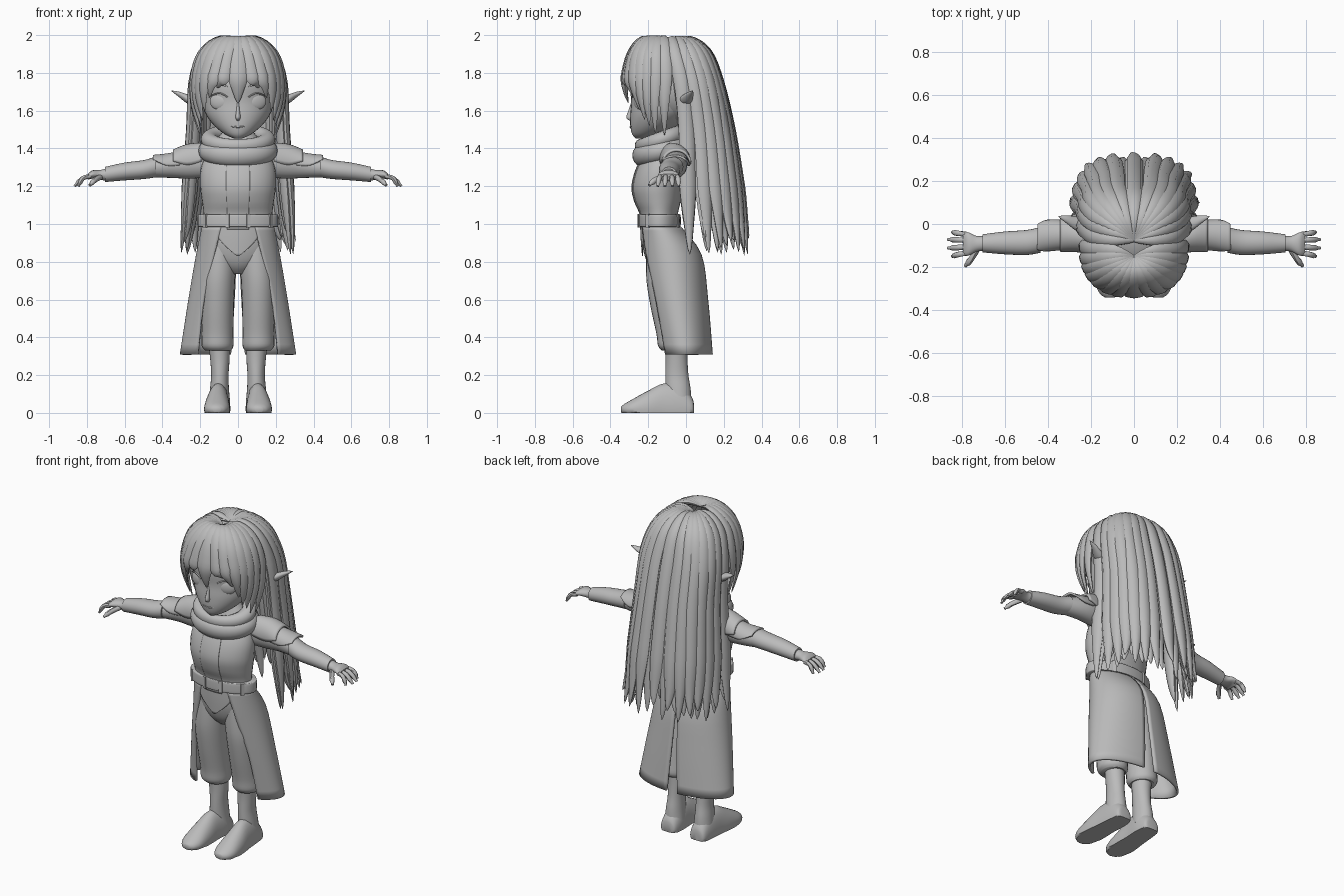
import bpy, bmesh, random
from math import sin, cos, radians, pi
from mathutils import Vector, Matrix

random.seed(4)
if "Cube" in bpy.data.objects:
    bpy.data.objects.remove(bpy.data.objects["Cube"], do_unlink=True)

clay = bpy.data.materials.new("clay_grey")
clay.use_nodes = True
GREY = (0.5, 0.5, 0.5, 1)
clay.diffuse_color = GREY
clay.node_tree.nodes["Principled BSDF"].inputs["Base Color"].default_value = GREY
X, Y, Z = Vector((1, 0, 0)), Vector((0, 1, 0)), Vector((0, 0, 1))
parts = []


def finish(name, bm, mirror=False, thick=0):
    bmesh.ops.recalc_face_normals(bm, faces=bm.faces)
    mesh = bpy.data.meshes.new(name)
    bm.to_mesh(mesh)
    bm.free()
    mesh.materials.append(clay)
    ob = bpy.data.objects.new(name, mesh)
    bpy.context.collection.objects.link(ob)
    if thick:
        ob.modifiers.new("Solidify", 'SOLIDIFY').thickness = thick
    if mirror:
        ob.modifiers.new("Mirror", 'MIRROR')
    parts.append(ob)
    return ob


def smooth(rows, k=4):
    """Catmull-Rom interpolation of rows of numbers."""
    out = []
    for i in range(len(rows) - 1):
        a, b, c, d = (rows[max(0, min(len(rows) - 1, i + j))] for j in (-1, 0, 1, 2))
        for s in range(k):
            t = s / k
            out.append([(2*q + (r-p)*t + (2*p-5*q+4*r-u)*t*t + (3*q-p-3*r+u)*t**3) / 2
                        for p, q, r, u in zip(a, b, c, d)])
    return out + [list(rows[-1])]


def skin(bm, rings, closed=True):
    vs = [[bm.verts.new(p) for p in r] for r in rings]
    n = len(vs[0])
    for a, b in zip(vs, vs[1:]):
        for i in range(n if closed else n - 1):
            j = (i + 1) % n
            bm.faces.new((a[i], a[j], b[j], b[i]))
    if closed:
        bm.faces.new(vs[0])
        bm.faces.new(vs[-1])


def loft(name, rows, u=X, v=Y, mirror=False, floor=None, n=24):
    """Closed body through rows of centre x, y, z and two radii."""
    rings = []
    for x, y, z, a, b in smooth(rows):
        ring = [Vector((x, y, z)) + u*a*cos(2*pi*i/n) + v*b*sin(2*pi*i/n) for i in range(n)]
        if floor is not None:
            for p in ring:
                p.z = max(p.z, floor)
        rings.append(ring)
    bm = bmesh.new()
    skin(bm, rings)
    return finish(name, bm, mirror)


def shell(name, rows, u=X, v=Y, mirror=False, thick=0.012, n=18):
    """Open plate; each row also has its start and end angle."""
    rings = []
    for x, y, z, a, b, s, e in smooth(rows):
        angles = [radians(s + (e - s) * i / n) for i in range(n + 1)]
        rings.append([Vector((x, y, z)) + u*a*cos(t) + v*b*sin(t) for t in angles])
    bm = bmesh.new()
    skin(bm, rings, False)
    return finish(name, bm, mirror, thick)


def strand(bm, pts, w, th, shape, k=4, n=8):
    path = [Vector(p) for p in smooth(pts, k)]
    rings = []
    for i, p in enumerate(path):
        f = shape(i / (len(path) - 1))
        tan = (path[min(i + 1, len(path) - 1)] - path[max(i - 1, 0)]).normalized()
        out = p - Vector((0, -0.05, min(p.z, 1.72)))
        out = (out - tan * out.dot(tan)).normalized()
        side = tan.cross(out)
        rings.append([p + side*w*f*cos(2*pi*j/n) + out*th*f*sin(2*pi*j/n) for j in range(n)])
    skin(bm, rings)


def lock(t):
    return max(0.03, min(1, 0.2 + 2.6 * t) * min(1, (1 - t) / 0.4) ** 0.8)


def long_lock(t):
    return max(0.03, min(1, 0.2 + 2.6 * t) * min(1, (1 - t) / 0.28) ** 0.7)


def finger(t):
    return 1 if t < 0.85 else 0.6


def ball(name, loc, size, turn=0, mirror=True):
    bm = bmesh.new()
    m = Matrix.Translation(loc) @ Matrix.Rotation(turn, 4, 'Z') @ Matrix.Diagonal((*size, 1))
    bmesh.ops.create_uvsphere(bm, u_segments=24, v_segments=16, radius=1, matrix=m)
    return finish(name, bm, mirror)


# Head and face
loft("head", [(0, -.235, 1.452, .02, .03), (0, -.21, 1.475, .07, .075), (0, -.17, 1.52, .125, .125),
              (0, -.135, 1.58, .17, .16), (0, -.11, 1.65, .19, .18), (0, -.1, 1.75, .2, .195),
              (0, -.09, 1.85, .17, .16), (0, -.08, 1.92, .08, .08)], n=32)
ball("scalp", (0, -.035, 1.74), (.225, .22, .22), mirror=False)
ball("eyes", (.103, -.252, 1.648), (.05, .016, .042), radians(22))
loft("nose", [(0, -.29, 1.545, .004, .004), (0, -.298, 1.562, .013, .018),
              (0, -.293, 1.6, .009, .012), (0, -.288, 1.64, .005, .004)])
loft("ears", [(.19, 0, 1.635, .03, .022), (.26, 0, 1.658, .034, .025),
              (.31, .02, 1.685, .02, .015), (.352, .035, 1.705, .002, .002)], Y, Z, True)
for name, pts, mir in (
        ("eyebrows", [(.05, -.287, 1.728), (.1, -.274, 1.738), (.15, -.238, 1.728)], True),
        ("eyelashes", [(.055, -.283, 1.672), (.1, -.273, 1.693), (.155, -.234, 1.672)], True),
        ("mouth", [(-.035, -.288, 1.517), (0, -.296, 1.513), (.035, -.288, 1.517)], False)):
    bm = bmesh.new()
    strand(bm, pts, .004, .004, finger)
    finish(name, bm, mir)


def bend(v, power=0.8):
    return (abs(v) ** power) * (1 if v >= 0 else -1)


# Long back hair: height, half width, back y, side y
BACK = [(1.98, .09, .02, -.075), (1.91, .18, .11, -.06), (1.75, .235, .175, -.02),
        (1.5, .247, .235, .005), (1.2, .27, .285, .01), (1.02, .285, .312, .015)]
bm = bmesh.new()
for layer, count, scale in ((0, 15, 1), (1, 16, .93)):
    for i in range(count):
        phi = pi * i / (count - 1)
        c, s = bend(cos(phi), .68) * scale, bend(sin(phi), .75) * scale
        pts = [(0, -.075, 1.965)]
        pts += [(w*c, side + (back - side)*s, z - .02*layer) for z, w, back, side in BACK]
        wob = random.uniform(-.015, .015)
        pts.append((.3*c + wob, .02 + .312*s, random.uniform(.83, .93)))
        strand(bm, pts, .045, .028, long_lock)
finish("back_hair", bm)

# Thin loose ends
bm = bmesh.new()
for i in range(13):
    phi = pi * i / 12
    c, s = bend(cos(phi)), bend(sin(phi))
    strand(bm, [(.22*c, .2*s, 1.5), (.25*c, .26*s, 1.2),
                (.29*c + random.uniform(-.03, .03), .3*s, random.uniform(.9, .98))], .022, .014, lock)
finish("loose_hair", bm)

# Swept fringe and side locks: root angle, tip angle, tip height
FRINGE = [(2, 2, 1.47), (14, 13, 1.48), (27, 22, 1.52), (40, 30, 1.55), (53, 39, 1.6), (66, 52, 1.67),
          (79, 66, 1.72)]
bm = bmesh.new()
for root, end, tip in FRINGE + [(180 - r, 180 - e, t) for r, e, t in FRINGE] + [(90, 90, 1.64)]:
    pull = (1.78 - tip) * .1
    rows = [(1.98, .09, -.225, -.12), (1.9, .19, -.29, -.11), (1.78, .23, -.322, -.1),
            ((1.78 + tip) / 2, .237, -.322, -.1), (tip, .232 - pull, -.305, -.1)]
    pts = [(0, -.155, 1.965)]
    for i, (z, w, f, side) in enumerate(rows):
        a = radians(root + (end - root) * (i / 4) ** 1.5)
        pts.append((w * bend(cos(a)), side + (f - side) * bend(sin(a)), z))
    strand(bm, pts, .056 if root == 90 else .044, .024, lock)
finish("fringe", bm)

# Tunic with raised front panel
TORSO = [(0, -.14, .97, .185, .1), (0, -.143, 1.05, .182, .1), (0, -.15, 1.12, .19, .122),
         (0, -.153, 1.2, .2, .133), (0, -.14, 1.3, .195, .12), (0, -.115, 1.4, .15, .09),
         (0, -.11, 1.5, .07, .07)]
loft("tunic", TORSO, n=32)
shell("tunic_front_panel", [(x, y, z, a + .003, b + .003, 252, 288) for x, y, z, a, b in TORSO[:6]], thick=.006)
shell("tunic_hem_point", [(0, -.135, 1, .19, .108, 225, 315), (0, -.13, .92, .19, .11, 238, 302),
                          (0, -.125, .83, .188, .108, 268, 272)], thick=.006)

# Scarf
for name, z, major, minor, tilt in (("scarf_lower", 1.388, .152, .058, 15), ("scarf_upper", 1.448, .152, .044, 20)):
    bpy.ops.mesh.primitive_torus_add(location=(0, -.128, z), rotation=(radians(tilt), 0, 0),
                                     major_radius=major, minor_radius=minor,
                                     major_segments=40, minor_segments=16)
    ob = bpy.context.object
    ob.name = name
    ob.scale = (1, .76, .95)
    ob.data.materials.append(clay)
    parts.append(ob)

# Belt with loops
loft("belt", [(0, -.14, .985, .208, .108), (0, -.14, .993, .213, .112),
              (0, -.14, 1.042, .213, .112), (0, -.14, 1.05, .208, .108)], n=40)
for i, a in enumerate((255, 285, 325, 215, 60, 120)):
    t = radians(a)
    bm = bmesh.new()
    m = (Matrix.Translation((.211*cos(t), -.14 + .11*sin(t), 1.017))
         @ Matrix.Rotation(t + pi/2, 4, 'Z') @ Matrix.Diagonal((.02, .014, .072, 1)))
    bmesh.ops.create_cube(bm, size=1, matrix=m)
    finish(f"belt_loop_{i + 1}", bm)

# Split skirt panels
shell("skirt_panels", [(0, -.138, .99, .19, .108, -62, 89), (0, -.08, .84, .222, .162, -55, 88),
                       (0, -.045, .6, .263, .163, -46, 86), (0, -.005, .31, .308, .148, -46, 83)],
      mirror=True, thick=.014, n=28)

# Trousers
loft("hips", [(0, -.135, 1, .18, .1), (0, -.125, .9, .184, .108), (0, -.11, .82, .17, .105),
              (0, -.105, .77, .11, .085), (0, -.105, .735, .04, .05)])
loft("trouser_legs", [(.094, -.115, .9, .08, .095), (.1, -.108, .78, .088, .104), (.106, -.103, .68, .089, .104),
                      (.108, -.085, .55, .086, .1), (.108, -.065, .42, .084, .092),
                      (.108, -.058, .355, .084, .09), (.105, -.055, .33, .068, .072)], mirror=True)

# Boots
loft("boot_shafts", [(.098, -.035, .06, .056, .064), (.098, -.042, .13, .05, .066),
                     (.096, -.048, .2, .046, .061), (.096, -.05, .28, .051, .058),
                     (.1, -.052, .36, .056, .06)], mirror=True)
loft("boot_feet", [(.1, .042, .02, .03, .025), (.1, .03, .02, .05, .065), (.1, -.03, .02, .06, .13),
                   (.106, -.12, .02, .062, .135), (.11, -.2, .02, .068, .098),
                   (.112, -.28, .02, .066, .054), (.112, -.325, .018, .046, .03),
                   (.112, -.343, .018, .02, .015)], X, Z, True, floor=0)

# Arms, sleeves and shoulder plates
loft("upper_arms", [(.14, -.085, 1.33, .06, .08), (.25, -.062, 1.325, .066, .085),
                    (.35, -.058, 1.31, .06, .066), (.48, -.08, 1.292, .05, .044)], Y, Z, True)
loft("forearm_sleeves", [(.435, -.074, 1.302, .06, .055), (.5, -.086, 1.288, .058, .05),
                         (.6, -.088, 1.278, .053, .047), (.705, -.09, 1.262, .042, .04)], Y, Z, True)
shell("shoulder_plates", [(.19, -.075, 1.34, .066, .09, -5, 185), (.27, -.055, 1.335, .076, .088, -15, 195),
                          (.345, -.05, 1.32, .08, .074, 10, 170)], Y, Z, True)
shell("upper_arm_plates", [(.3, -.052, 1.318, .068, .07, -5, 185), (.38, -.052, 1.31, .074, .063, 0, 180),
                           (.45, -.06, 1.31, .078, .056, 40, 140)], Y, Z, True)

# Hands
loft("hands", [(.69, -.09, 1.262, .036, .034), (.73, -.092, 1.26, .036, .026),
               (.77, -.093, 1.262, .054, .022), (.795, -.092, 1.25, .054, .016)], Y, Z, True)
bm = bmesh.new()
for y, tip, reach in ((-.048, -.038, .845), (-.076, -.072, .865), (-.107, -.112, .865), (-.135, -.15, .845)):
    strand(bm, [(.78, y, 1.252), (.82, (y + tip) / 2, 1.243), (reach, tip, 1.2)], .013, .012, finger)
strand(bm, [(.725, -.11, 1.25), (.755, -.16, 1.235), (.785, -.195, 1.205)], .015, .014, finger)
finish("fingers", bm, True)

# Smooth shading with sharp edges kept
bpy.ops.object.select_all(action='DESELECT')
for ob in parts:
    ob.select_set(True)
bpy.context.view_layer.objects.active = parts[0]
bpy.ops.object.shade_smooth_by_angle(angle=radians(45))
